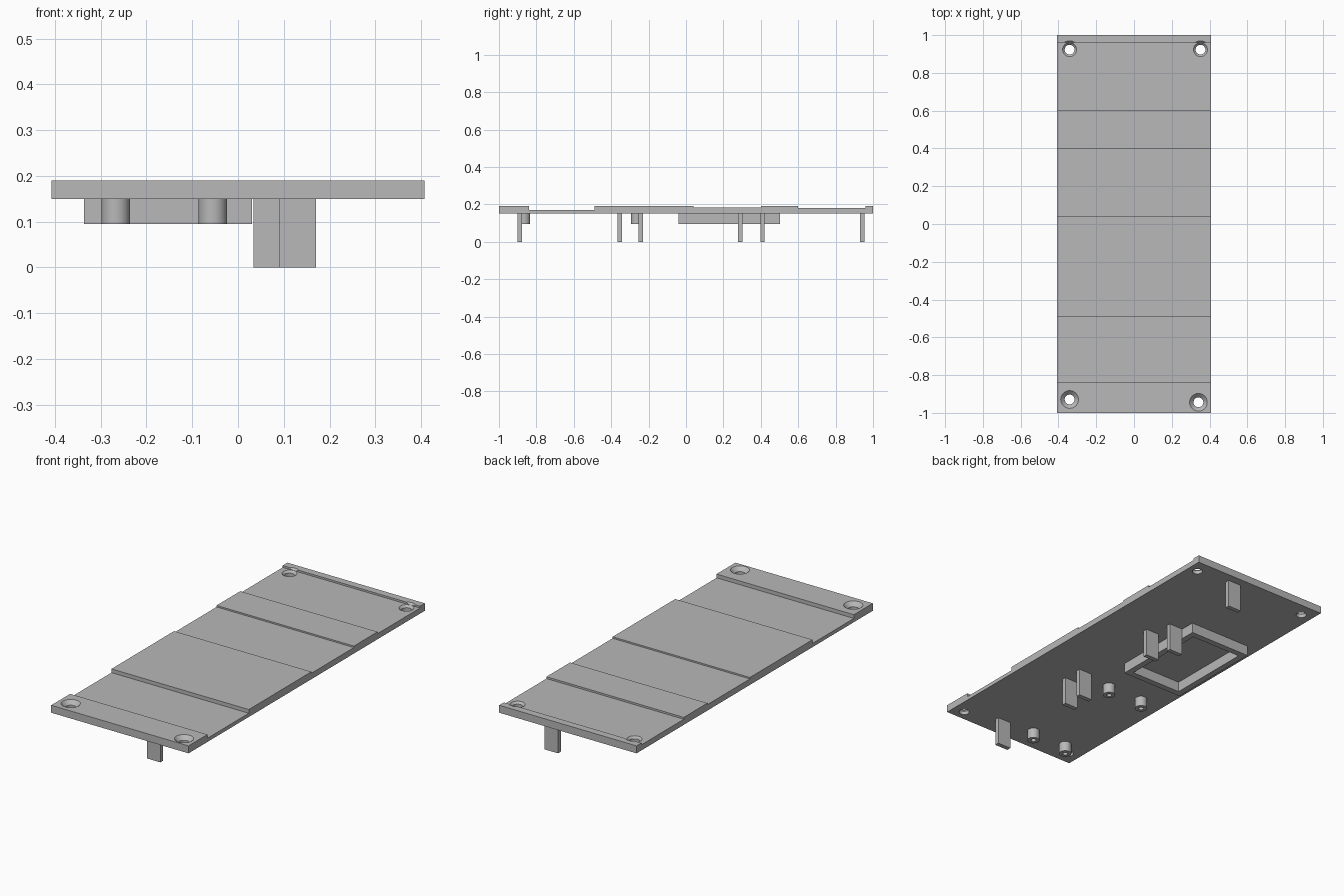
import bpy
import bmesh
from math import radians, tau

cube = bpy.data.objects.get("Cube")
if cube:
    bpy.data.objects.remove(cube, do_unlink=True)

grey = bpy.data.materials.new("plain grey")
grey.use_nodes = True
colour = (0.48, 0.48, 0.48, 1)
grey.diffuse_color = colour
grey.node_tree.nodes["Principled BSDF"].inputs["Base Color"].default_value = colour

UNDERSIDE = 0.15   # bottom face of the panel
TOP = 0.19
HALF_WIDTH = 0.407


def finish(name, bm):
    bmesh.ops.remove_doubles(bm, verts=bm.verts, dist=1e-5)
    bmesh.ops.recalc_face_normals(bm, faces=bm.faces)
    mesh = bpy.data.meshes.new(name)
    bm.to_mesh(mesh)
    bm.free()
    mesh.materials.append(grey)
    obj = bpy.data.objects.new(name, mesh)
    bpy.context.collection.objects.link(obj)
    return obj


def box(name, x0, x1, y0, y1, z0, z1):
    bm = bmesh.new()
    bmesh.ops.create_cube(bm, size=1)
    for v in bm.verts:
        v.co.x = x1 if v.co.x > 0 else x0
        v.co.y = y1 if v.co.y > 0 else y0
        v.co.z = z1 if v.co.z > 0 else z0
    return finish(name, bm)


def extrude(name, outline, depth):
    """Extrude a closed 3D outline along a vector."""
    bm = bmesh.new()
    face = bm.faces.new([bm.verts.new(p) for p in outline])
    grown = bmesh.ops.extrude_face_region(bm, geom=[face])["geom"]
    moved = [g for g in grown if isinstance(g, bmesh.types.BMVert)]
    bmesh.ops.translate(bm, verts=moved, vec=depth)
    return finish(name, bm)


def lathe(name, profile, x, y, steps=32):
    """Revolve (radius, z) points about a vertical axis at x, y."""
    bm = bmesh.new()
    verts = [bm.verts.new((r, 0, z)) for r, z in profile]
    edges = [bm.edges.new(pair) for pair in zip(verts, verts[1:])]
    bmesh.ops.spin(bm, geom=verts + edges, cent=(0, 0, 0), axis=(0, 0, 1),
                   angle=tau, steps=steps)
    bmesh.ops.translate(bm, verts=bm.verts, vec=(x, y, 0))
    return finish(name, bm)


def cut(target, cutter):
    mod = target.modifiers.new("cut", "BOOLEAN")
    mod.operation = "DIFFERENCE"
    mod.solver = "EXACT"
    mod.object = cutter
    select(target)
    bpy.ops.object.modifier_apply(modifier=mod.name)
    bpy.data.objects.remove(cutter, do_unlink=True)


def select(obj):
    bpy.ops.object.select_all(action="DESELECT")
    obj.select_set(True)
    bpy.context.view_layer.objects.active = obj


def smooth(obj):
    select(obj)
    bpy.ops.object.shade_smooth_by_angle(angle=radians(30))


# Panel with a stepped top: (end of band, band height)
bands = [(-0.84, TOP), (-0.49, 0.17), (0.04, TOP), (0.40, 0.182),
         (0.60, TOP), (0.96, 0.18), (1, TOP)]
outline = [(-HALF_WIDTH, -1, UNDERSIDE)]
start = -1
for end, height in bands:
    outline += [(-HALF_WIDTH, start, height), (-HALF_WIDTH, end, height)]
    start = end
outline.append((-HALF_WIDTH, 1, UNDERSIDE))
panel = extrude("panel", outline, (2 * HALF_WIDTH, 0, 0))

# Countersunk screw holes in the corners
sink = [(0, 0.1), (0.026, 0.1), (0.026, 0.169), (0.067, 0.21), (0, 0.21)]
for x, y in [(-0.341, 0.923), (0.352, 0.923), (-0.341, -0.929), (0.341, -0.944)]:
    cut(panel, lathe("hole_cutter", sink, x, y))
smooth(panel)

# Flat tabs hanging below: (right edge, near edge)
tabs = [(0.09, -0.90), (0.09, -0.367), (0.09, -0.254),
        (0.09, 0.279), (0.034, 0.397), (0.09, 0.931)]
for i, (x, y) in enumerate(tabs, 1):
    box(f"tab_{i}", x, x + 0.08, y, y + 0.024, 0, UNDERSIDE)

# Hollow mounting posts
post = [(0, 0.145), (0.013, 0.145), (0.013, 0.095),
        (0.031, 0.095), (0.031, UNDERSIDE), (0, UNDERSIDE)]
for side, x in (("right", -0.267), ("left", -0.055)):
    for end, y in (("front", -0.865), ("middle", -0.263)):
        smooth(lathe(f"post_{end}_{side}", post, x, y))

# Rectangular rim under the panel
x0, x1, y0, y1, wall = -0.336, 0.031, -0.04, 0.502, 0.033
rim = box("rim", x0, x1, y0, y1, 0.095, UNDERSIDE)
cut(rim, box("rim_cutter", x0 + wall, x1 - wall, y0 + wall, y1 - wall, 0, 0.3))
